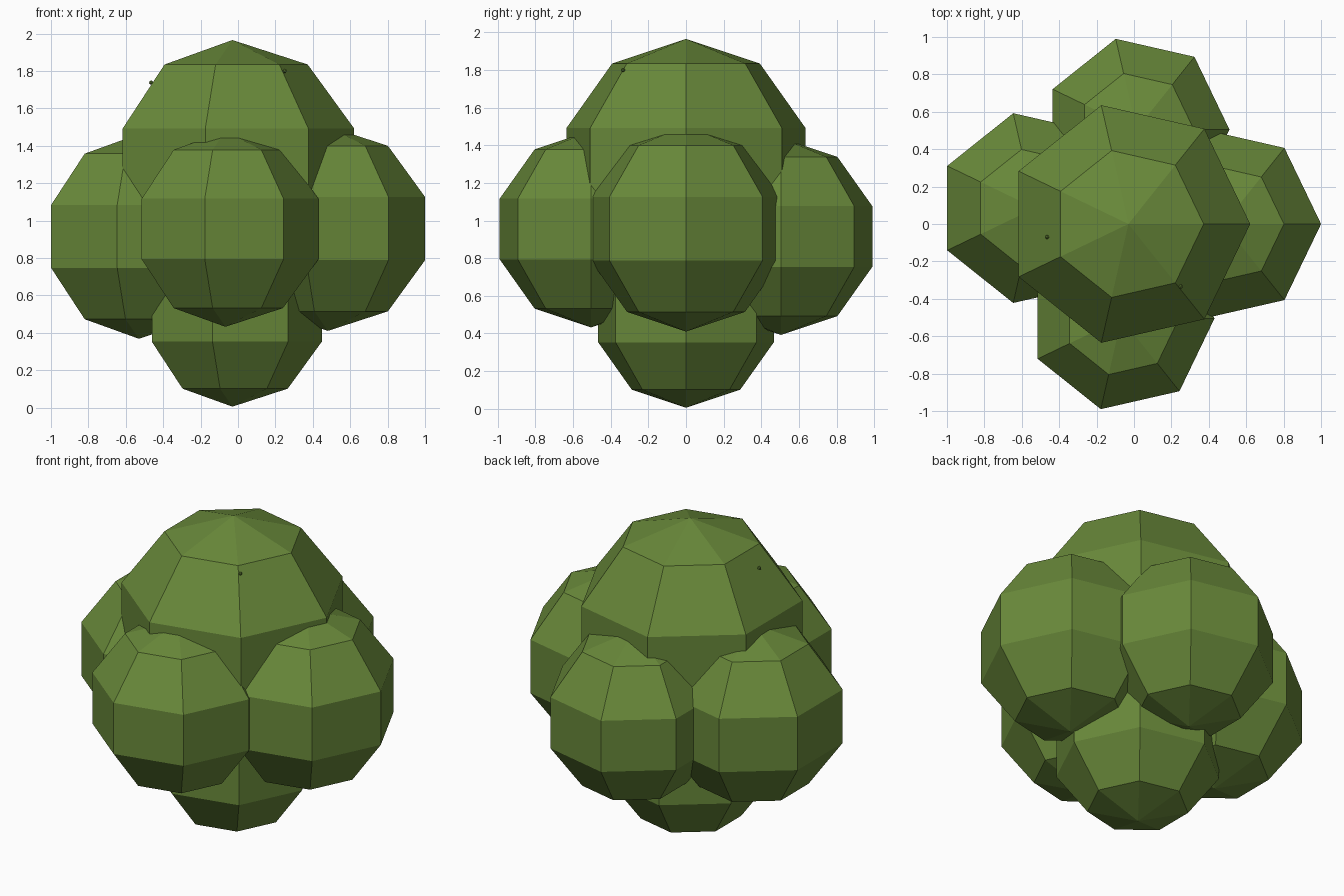
import bpy, bmesh, math
from mathutils import Vector

if "Cube" in bpy.data.objects:
    bpy.data.objects.remove(bpy.data.objects["Cube"], do_unlink=True)

# Single leaf colour
green = bpy.data.materials.new("leaf_green")
green.use_nodes = True
colour = (0.14, 0.25, 0.042, 1)
green.diffuse_color = colour
bsdf = next(n for n in green.node_tree.nodes if n.type == "BSDF_PRINCIPLED")
bsdf.inputs["Base Color"].default_value = colour
bsdf.inputs["Roughness"].default_value = 0.9

SIDES, ROWS = 7, 5


def finish(name, bm, centre):
    bmesh.ops.recalc_face_normals(bm, faces=bm.faces)
    mesh = bpy.data.meshes.new(name)
    bm.to_mesh(mesh)
    bm.free()
    mesh.materials.append(green)
    obj = bpy.data.objects.new(name, mesh)
    obj.location = centre
    bpy.context.collection.objects.link(obj)


def leaf_clump(name, centre, radius):
    """Flat-shaded seven-sided ball with a corner pointing to +x."""
    bm = bmesh.new()
    rings = []
    for row in range(1, ROWS):
        tilt = math.pi * row / ROWS
        rings.append([bm.verts.new(radius * Vector((
            math.sin(tilt) * math.cos(math.tau * i / SIDES),
            math.sin(tilt) * math.sin(math.tau * i / SIDES),
            math.cos(tilt)))) for i in range(SIDES)])
    top = bm.verts.new((0, 0, radius))
    bottom = bm.verts.new((0, 0, -radius))
    for i in range(SIDES):
        j = (i + 1) % SIDES
        bm.faces.new((top, rings[0][i], rings[0][j]))
        bm.faces.new((bottom, rings[-1][j], rings[-1][i]))
        for upper, lower in zip(rings, rings[1:]):
            bm.faces.new((upper[i], lower[i], lower[j], upper[j]))
    finish(name, bm, centre)


def bud(name, centre):
    bm = bmesh.new()
    bmesh.ops.create_icosphere(bm, subdivisions=1, radius=0.012)
    finish(name, bm, centre)


# Foliage clumps
leaf_clump("top_clump", (-0.03, 0, 1.28), 0.685)
leaf_clump("bottom_clump", (-0.03, 0, 0.508), 0.503)
leaf_clump("front_clump", (-0.067, -0.505, 0.955), 0.523)
leaf_clump("back_clump", (0.013, 0.505, 0.915), 0.523)
leaf_clump("left_clump", (0.48, 0, 0.957), 0.547)
leaf_clump("right_clump", (-0.53, 0.085, 0.915), 0.547)

# Tiny buds on the crown
bud("front_bud", (0.25, -0.335, 1.80))
bud("side_bud", (-0.465, -0.07, 1.738))
